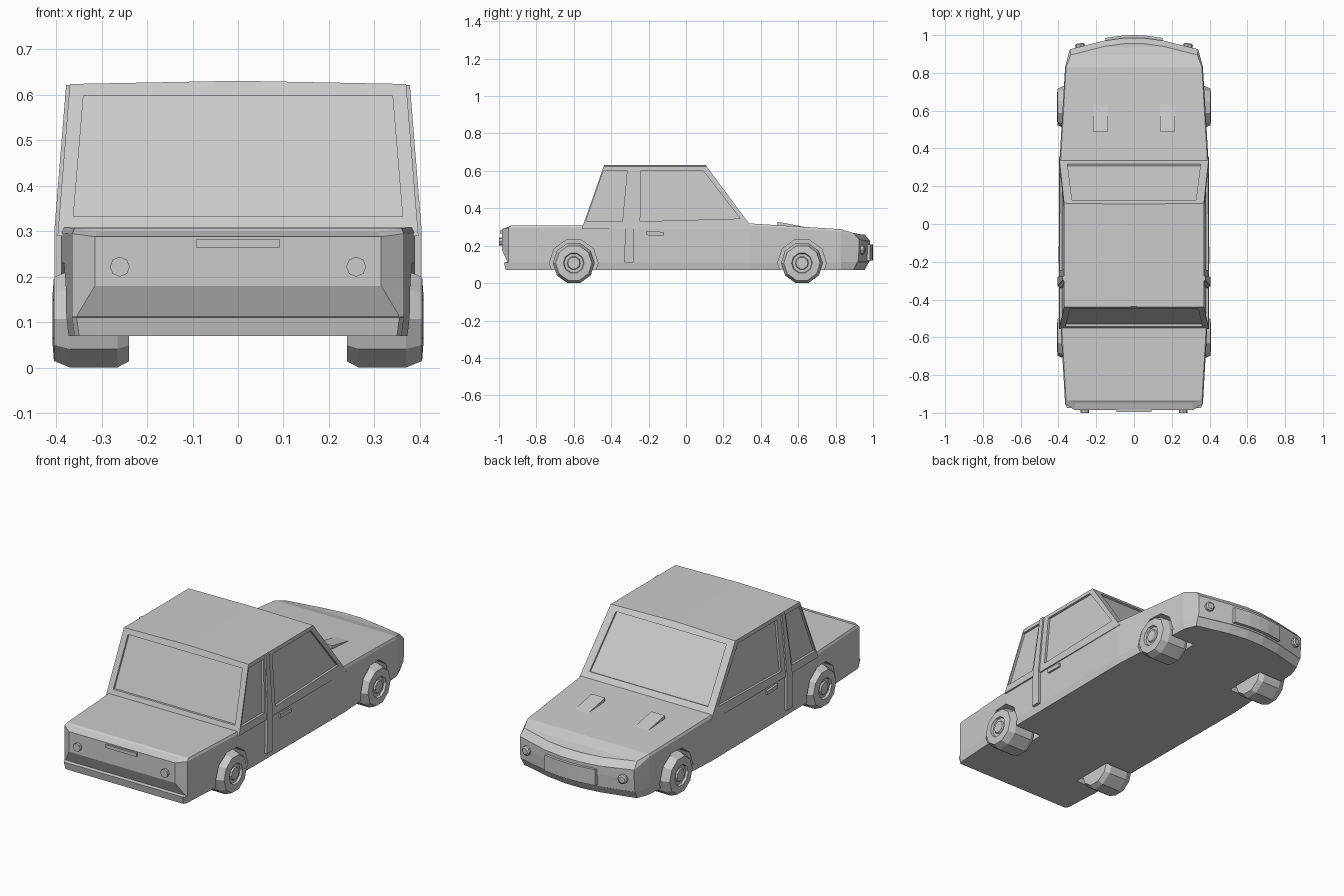
import bpy, bmesh, math
from mathutils import Vector

if "Cube" in bpy.data.objects:
    bpy.data.objects.remove(bpy.data.objects["Cube"])


def make(name, verts, faces):
    bm = bmesh.new()
    vs = [bm.verts.new(v) for v in verts]
    for f in faces:
        bm.faces.new([vs[i] for i in f])
    bmesh.ops.recalc_face_normals(bm, faces=bm.faces)
    me = bpy.data.meshes.new(name)
    bm.to_mesh(me)
    bm.free()
    ob = bpy.data.objects.new(name, me)
    bpy.context.collection.objects.link(ob)
    return ob


def prism(name, pts, offset):
    """Polygon swept along an offset vector."""
    n = len(pts)
    top = [Vector(p) + Vector(offset) for p in pts]
    faces = [range(n), range(n, 2 * n)]
    faces += [(i, (i + 1) % n, n + (i + 1) % n, n + i) for i in range(n)]
    return make(name, list(pts) + top, faces)


def turned(name, profile, centre, axis, n):
    """Closed solid of (distance along axis, radius) rings."""
    c, verts, faces = Vector(centre), [], []
    a = Vector(axis).normalized()
    u = Vector((0, 0, 1)).cross(a).normalized()
    w = a.cross(u)
    for d, r in profile:
        for k in range(n):
            t = 2 * math.pi * k / n
            verts.append(c + a * d + r * (u * math.cos(t) + w * math.sin(t)))
    for j in range(len(profile) - 1):
        for k in range(n):
            k2 = (k + 1) % n
            faces.append((j * n + k, j * n + k2, (j + 1) * n + k2, (j + 1) * n + k))
    faces += [range(n), range(len(verts) - n, len(verts))]
    return make(name, verts, faces)


def cut(target, cutter):
    cutter.hide_render = True
    cutter.hide_viewport = True
    m = target.modifiers.new("cut", 'BOOLEAN')
    m.operation = 'DIFFERENCE'
    m.solver = 'EXACT'
    m.object = cutter


# Lower body: plan outline (x, y, top z) stacked in height layers
plan = [(.315, -.985, .30), (.365, -.95, .307), (.388, -.55, .309), (.394, .34, .319),
        (.365, .83, .288), (.34, .925, .268), (.16, .97, .26), (.05, .985, .26)]
# z (None = relative to top), rear shift, nose shift, width scale
layers = [(.07, .02, -.03, .985), (.11, .012, -.01, 1), (.113, .03, -.005, 1),
          (.18, 0, 0, 1), (None, 0, 0, 1), (None, .04, -.03, .985)]
verts, n = [], len(plan)
for li, (z, rear, nose, sx) in enumerate(layers):
    half = []
    for i, (x, y, zt) in enumerate(plan):
        if i == 0:
            y += rear
            x = .355 if li < 3 else x
        if i == 1 and li == 5:
            y += .015
        if i >= 5:
            y += nose
        zz = z if z else zt - ((.035 if i >= 5 else .012) if li == 4 else 0)
        half.append((x * sx, y, zz))
    verts += half + [(-x, y, z) for x, y, z in reversed(half)]
N, faces = 2 * n, []
for l in range(len(layers) - 1):
    for i in range(N):
        j = (i + 1) % N
        faces.append((l * N + i, l * N + j, (l + 1) * N + j, (l + 1) * N + i))
for base in (0, (len(layers) - 1) * N):
    for i in range(n - 1):
        faces.append((base + i, base + i + 1, base + N - 2 - i, base + N - 1 - i))
body = make("lower_body", verts, faces)

# Cabin with slightly crowned roof
cabin = make("cabin", [(-.397, -.557, .29), (.397, -.557, .29), (.397, .358, .29), (-.397, .358, .29),
                       (-.37, -.44, .624), (0, -.438, .631), (.37, -.44, .624),
                       (.37, .11, .624), (0, .105, .631), (-.37, .11, .624)],
             [(0, 1, 2, 3), (0, 1, 6, 5, 4), (2, 3, 9, 8, 7), (1, 2, 7, 6),
              (3, 0, 4, 9), (4, 5, 8, 9), (5, 6, 7, 8)])


def side_x(z):
    return .397 - (z - .29) * .027 / .334


def rear_y(z):
    return -.557 + (z - .29) * .117 / .334


def front_y(z):
    return .358 - (z - .29) * .248 / .334


# Recessed glass
D = .012
rear = [(-.362, .333), (.362, .333), (.34, .598), (-.34, .598)]
cut(cabin, prism("rear_glass_cutter", [(x, rear_y(z) + D, z) for x, z in rear], (0, -.08, 0)))
shield = [(-.352, .342), (.352, .342), (.328, .598), (-.328, .598)]
cut(cabin, prism("windshield_cutter", [(x, front_y(z) - D, z) for x, z in shield], (0, .08, .03)))
door_glass = [(-.245, .33), (.29, .345), (.09, .603), (-.24, .603)]
quarter_glass = [(-.535, .33), (-.34, .33), (-.315, .603), (-.44, .603)]

for s in (-1, 1):
    for nm, win in (("door", door_glass), ("quarter", quarter_glass)):
        cut(cabin, prism(nm + "_glass_cutter",
                         [(s * (side_x(z) - D), y, z) for y, z in win], (s * .06, 0, 0)))
    # Pillar strip behind the door
    low = [(-.33, .11), (-.28, .11), (-.28, .3), (-.325, .3)]
    prism("pillar_lower", [(s * .38, y, z) for y, z in low], (s * .024, 0, 0))
    high = [(-.325, .3), (-.28, .3), (-.275, .622), (-.3, .622)]
    prism("pillar_upper", [(s * (side_x(z) - .01), y, z) for y, z in high], (s * .018, 0, 0))
    # Door handle
    handle = [(-.21, .256), (-.12, .254), (-.12, .273), (-.21, .28)]
    prism("door_handle", [(s * .38, y, z) for y, z in handle], (s * .021, 0, 0))
    # Wheels in ten-sided arches
    for y in (-.6, .62):
        cut(body, turned("arch_cutter", [(.22, .13), (.5, .13)], (0, y, .107), (s, 0, 0), 10))
        turned("wheel", [(.24, .098), (.265, .112), (.37, .112), (.405, .097), (.408, .056),
                         (.396, .052), (.396, .036), (.404, .032)], (0, y, .107), (s, 0, 0), 10)
    # Lamps
    turned("headlight", [(-.03, .025), (.014, .025), (.02, .017)], (s * .285, .937, .178),
           (s * .15, 1, 0), 8)
    turned("tail_light", [(0, .022), (.03, .022)], (s * .26, -.97, .222), (0, -1, 0), 8)
    # Hood scoop wedge
    scoop = [(.49, .29), (.49, .328), (.64, .299), (.64, .28)]
    prism("hood_scoop", [(s * .137, y, z) for y, z in scoop], (s * .08, 0, 0))

# Curved grille block
grille = [(-.155, .94), (.155, .94), (.15, .985), (.06, .998), (0, 1), (-.06, .998), (-.15, .985)]
prism("grille", [(x, y, .122) for x, y in grille], (0, 0, .085))

# Trunk handle bar
prism("trunk_bar", [(-.092, -.97, .264), (.092, -.97, .264), (.092, -.97, .282), (-.092, -.97, .282)],
      (0, -.024, 0))
